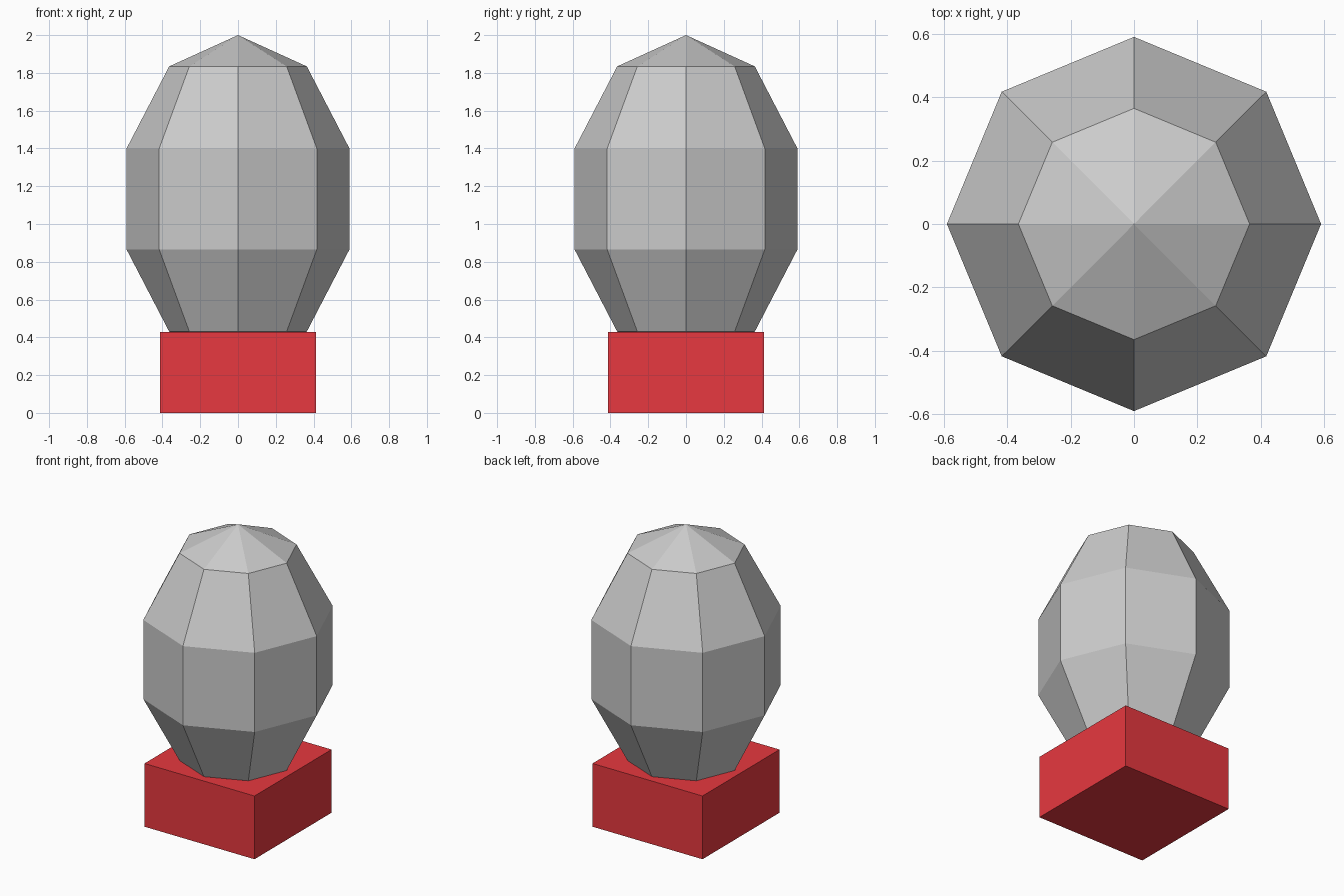
import bpy

if "Cube" in bpy.data.objects:
    bpy.data.objects.remove(bpy.data.objects["Cube"])

# red square base
bpy.ops.mesh.primitive_cube_add(size=1, location=(0, 0, 0.214))
base = bpy.context.object
base.name = "base_block"
base.scale = (0.824, 0.824, 0.428)
red = bpy.data.materials.new("red")
red.diffuse_color = (0.8, 0.04, 0.05, 1)
red.use_nodes = True
red.node_tree.nodes["Principled BSDF"].inputs["Base Color"].default_value = red.diffuse_color
base.data.materials.append(red)

# faceted egg-shaped bulb, lower tip sunk into the base
bpy.ops.mesh.primitive_uv_sphere_add(segments=8, ring_count=5, radius=1,
                                     location=(0, 0, 1.1325))
bulb = bpy.context.object
bulb.name = "bulb"
bulb.scale = (0.62, 0.62, 0.8675)
